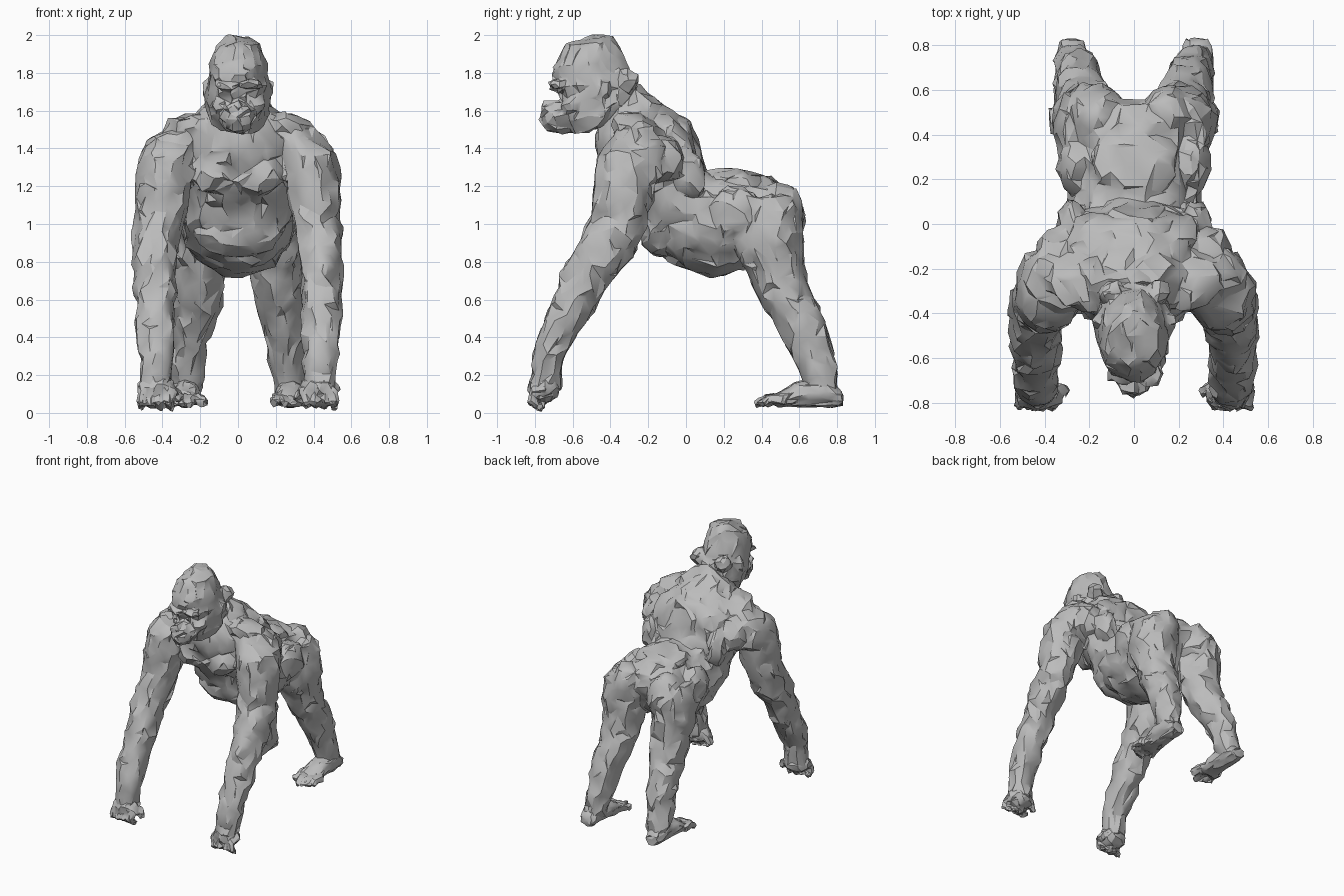
import bpy, bmesh, math, random
from mathutils import Vector, Matrix, noise

random.seed(4)
cube = bpy.data.objects.get("Cube")
if cube:
    bpy.data.objects.remove(cube)

grey = bpy.data.materials.new("stone grey")
grey.use_nodes = True
tone = (0.5, 0.5, 0.5, 1)
grey.diffuse_color = tone
grey.node_tree.nodes["Principled BSDF"].inputs["Base Color"].default_value = tone


def loft(bm, rings, n=14):
    """Closed skin over elliptical rings given as (centre, side axis, depth axis)."""
    loops = []
    for c, u, v in rings:
        angles = [2 * math.pi * i / n for i in range(n)]
        loops.append([bm.verts.new(c + u * math.cos(a) + v * math.sin(a)) for a in angles])
    for lo, hi in zip(loops, loops[1:]):
        for i in range(n):
            j = (i + 1) % n
            bm.faces.new((lo[i], lo[j], hi[j], hi[i]))
    bm.faces.new(loops[0][::-1])
    bm.faces.new(loops[-1])


def slices(bm, rows, s=1):
    """Rows: x centre, half width, front y, front z, back y, back z."""
    rings = []
    for x, w, ya, za, yb, zb in rows:
        a, b = Vector((x * s, ya, za)), Vector((x * s, yb, zb))
        rings.append(((a + b) / 2, Vector((w, 0, 0)), (b - a) / 2))
    loft(bm, rings)


def tube(bm, points, radius, s=1):
    """Tapered finger or toe through the points."""
    pts = [Vector((x * s, y, z)) for x, y, z in points]
    rings = []
    for i, p in enumerate(pts):
        d = (pts[min(i + 1, len(pts) - 1)] - pts[max(i - 1, 0)]).normalized()
        v = d.cross(Vector((1, 0, 0))).normalized()
        r = radius * (1 - 0.15 * i)
        rings.append((p, v.cross(d) * r, v * r))
    loft(bm, rings, 8)


def blob(bm, centre, size, s=1, tilt=0):
    """Muscle mass, tilted about the x axis."""
    x, y, z = centre
    m = (Matrix.Translation((x * s, y, z)) @ Matrix.Rotation(math.radians(tilt), 4, 'X')
         @ Matrix.Diagonal((*size, 1)))
    bmesh.ops.create_icosphere(bm, subdivisions=2, radius=1, matrix=m)


def finish(bm, name, ratio, soften, rough):
    """Fuse the masses into one skin and carve it into crumpled facets."""
    bmesh.ops.recalc_face_normals(bm, faces=bm.faces[:])
    mesh = bpy.data.meshes.new(name)
    bm.to_mesh(mesh)
    bm.free()
    mesh.materials.append(grey)
    ob = bpy.data.objects.new(name, mesh)
    bpy.context.collection.objects.link(ob)
    bpy.ops.object.select_all(action='DESELECT')
    ob.select_set(True)
    bpy.context.view_layer.objects.active = ob
    remesh = ob.modifiers.new("fuse", 'REMESH')
    remesh.mode, remesh.voxel_size = 'VOXEL', 0.011
    blend = ob.modifiers.new("blend", 'SMOOTH')
    blend.iterations = soften
    bpy.ops.object.modifier_apply(modifier="fuse")
    bpy.ops.object.modifier_apply(modifier="blend")
    for v in ob.data.vertices:
        v.co += noise.noise_vector(v.co * 11) * rough * 1.4
    facets = ob.modifiers.new("facets", 'DECIMATE')
    facets.ratio = ratio
    bpy.ops.object.modifier_apply(modifier="facets")
    for v in ob.data.vertices:
        v.co += Vector([random.uniform(-rough, rough) for axis in range(3)])
    bpy.ops.object.shade_smooth_by_angle(angle=math.radians(28))


# body: trunk from neck to rump, then limbs
bm = bmesh.new()
slices(bm, [
    (0, .15, -.48, 1.48, -.25, 1.74),
    (0, .27, -.47, 1.36, -.13, 1.645),
    (0, .33, -.42, 1.22, .03, 1.535),
    (0, .33, -.30, 1.08, .085, 1.36),
    (0, .31, -.22, .92, .105, 1.275),
    (0, .30, -.06, .77, .20, 1.275),
    (0, .30, .14, .715, .30, 1.265),
    (0, .29, .30, .75, .45, 1.25),
    (0, .25, .43, .85, .54, 1.18),
    (0, .15, .48, .95, .56, 1.08)])
blob(bm, (0, -.14, .95), (.24, .11, .12))
blob(bm, (0, .28, 1.235), (.20, .16, .045), 1, -8)           # loin
for s in (-1, 1):
    blob(bm, (.12, -.36, 1.27), (.13, .09, .12), s, -20)     # chest muscle
    blob(bm, (.20, -.25, 1.50), (.20, .15, .085), s, -20)    # shoulder slope
    blob(bm, (.16, -.04, 1.43), (.13, .08, .15), s, 35)      # shoulder blade
    blob(bm, (.33, -.12, 1.34), (.11, .11, .13), s)          # back of shoulder
    blob(bm, (.28, .01, 1.27), (.065, .10, .14), s, 20)      # side of ribs
    blob(bm, (.155, .48, 1.05), (.14, .15, .17), s)          # buttock
    blob(bm, (.26, .26, 1.06), (.085, .14, .15), s)          # hip
    # arm
    slices(bm, [
        (.29, .12, -.37, 1.48, -.15, 1.51),
        (.375, .14, -.47, 1.36, -.10, 1.41),
        (.395, .15, -.49, 1.22, -.15, 1.27),
        (.41, .13, -.50, 1.05, -.19, 1.08),
        (.43, .125, -.56, .93, -.22, .96),
        (.44, .115, -.62, .82, -.28, .83),
        (.44, .11, -.69, .66, -.40, .69),
        (.44, .105, -.735, .53, -.48, .55),
        (.44, .10, -.785, .40, -.57, .42),
        (.435, .09, -.82, .27, -.65, .29),
        (.43, .085, -.83, .18, -.66, .17),
        (.43, .085, -.82, .12, -.67, .11)], s)
    blob(bm, (.43, -.27, 1.31), (.095, .15, .14), s)         # deltoid
    blob(bm, (.49, -.37, .95), (.06, .09, .13), s, 20)       # elbow
    # leg
    slices(bm, [
        (.18, .14, .28, 1.12, .56, 1.16),
        (.20, .16, .26, 1.00, .63, 1.04),
        (.21, .16, .28, .86, .62, .90),
        (.205, .14, .335, .72, .63, .76),
        (.215, .13, .40, .58, .67, .63),
        (.235, .12, .47, .47, .72, .52),
        (.25, .10, .53, .36, .77, .39),
        (.262, .09, .59, .24, .79, .25),
        (.27, .08, .63, .14, .81, .13),
        (.275, .07, .63, .08, .82, .07)], s)
    blob(bm, (.25, .38, .92), (.10, .11, .17), s, -10)       # thigh
    blob(bm, (.265, .64, .50), (.08, .085, .14), s, 25)      # calf
finish(bm, "body", .036, 10, .0105)

# head: skull, brow, muzzle and ears
bm = bmesh.new()
slices(bm, [
    (0, .12, -.60, 1.475, -.30, 1.55),
    (0, .165, -.64, 1.54, -.23, 1.66),
    (0, .17, -.66, 1.63, -.26, 1.74),
    (0, .16, -.70, 1.74, -.30, 1.81),
    (0, .15, -.71, 1.83, -.325, 1.87),
    (0, .115, -.64, 1.94, -.36, 1.95),
    (0, .055, -.52, 1.99, -.40, 2.0)])
blob(bm, (0, -.665, 1.565), (.095, .115, .085))
blob(bm, (0, -.70, 1.62), (.05, .075, .03))
blob(bm, (0, -.68, 1.51), (.075, .06, .03))
for s in (-1, 1):
    blob(bm, (.06, -.67, 1.735), (.07, .06, .03), s)         # brow
    blob(bm, (.04, -.735, 1.61), (.028, .035, .024), s)      # nostril
    blob(bm, (.09, -.60, 1.63), (.05, .055, .05), s)         # cheek
    blob(bm, (.165, -.43, 1.71), (.02, .03, .045), s)        # ear
    blob(bm, (.10, -.31, 1.76), (.06, .06, .06), s)          # nape
finish(bm, "head", .065, 4, .009)

for s, side in ((1, "left"), (-1, "right")):
    # hand resting on its knuckles
    bm = bmesh.new()
    blob(bm, (.43, -.75, .13), (.10, .085, .08), s)
    for i in range(4):
        x = .355 + .05 * i
        tube(bm, [(x, -.74, .13), (x, -.80, .11), (x + .01, -.82, .06),
                  (x, -.76, .025)], .032, s)
    tube(bm, [(.38, -.72, .15), (.335, -.74, .11), (.305, -.75, .07)], .034, s)
    finish(bm, side + "_hand", .16, 2, .007)

    # flat foot with a splayed big toe
    bm = bmesh.new()
    slices(bm, [
        (.28, .055, .83, .035, .825, .12),
        (.28, .075, .76, .03, .73, .19),
        (.275, .08, .60, .035, .57, .16),
        (.275, .085, .48, .035, .48, .10)], s)
    for i in range(4):
        x = .245 + .037 * i
        tube(bm, [(x, .52, .07), (x, .44, .075), (x + .008, .365 + .015 * i, .045)], .029, s)
    tube(bm, [(.24, .56, .07), (.205, .49, .08), (.19, .42, .05)], .036, s)
    finish(bm, side + "_foot", .12, 2, .007)
